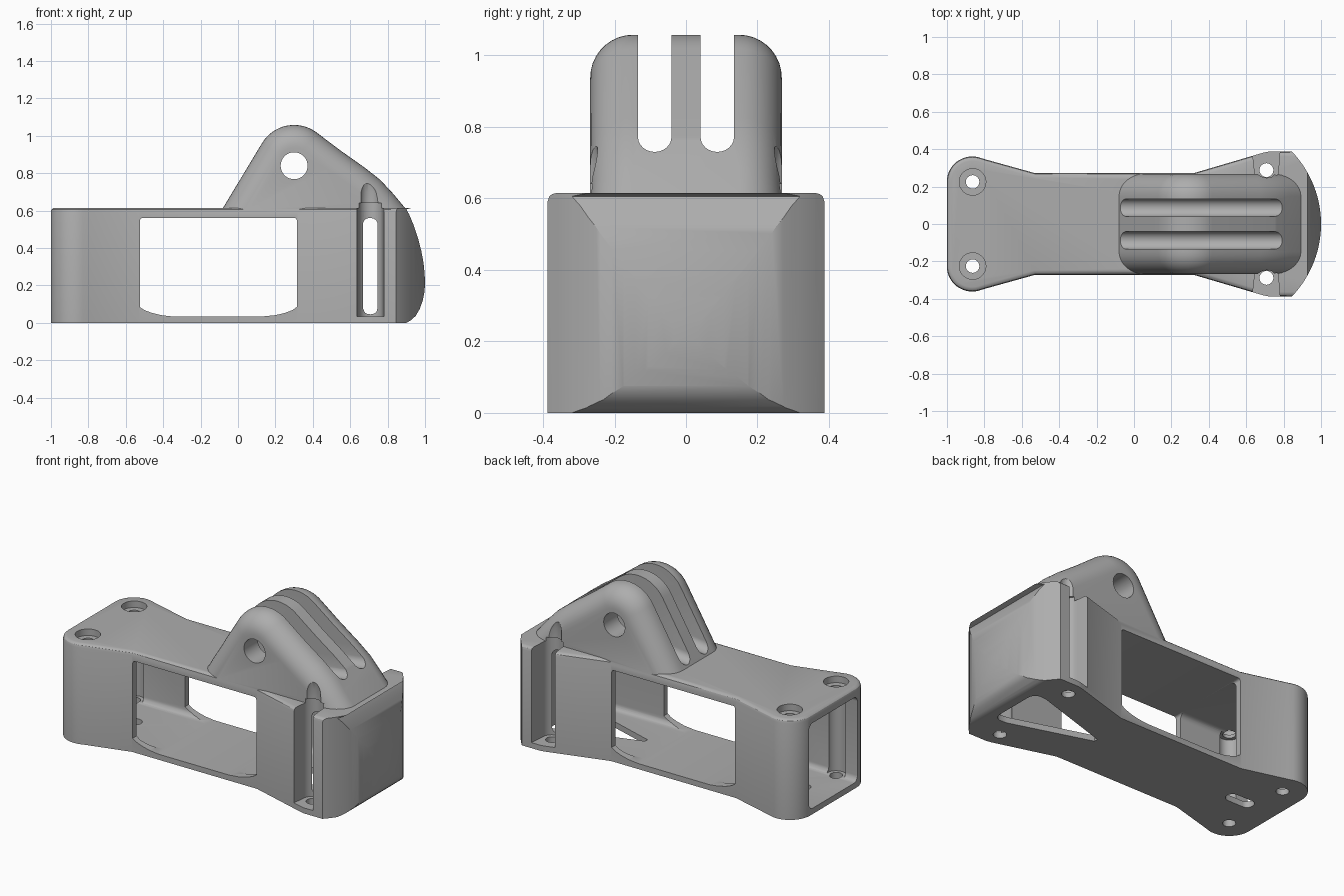
import bpy, bmesh, math
from mathutils import Vector

if "Cube" in bpy.data.objects:
    bpy.data.objects.remove(bpy.data.objects["Cube"])

grey = bpy.data.materials.new("plain grey")
grey.diffuse_color = (0.42, 0.42, 0.42, 1)
grey.use_nodes = True
grey.node_tree.nodes["Principled BSDF"].inputs["Base Color"].default_value = grey.diffuse_color


def inset(pts, d):
    """Move a counter-clockwise outline inwards by d."""
    out = []
    for i, p in enumerate(pts):
        a = (p - pts[i - 1]).normalized()
        b = (pts[(i + 1) % len(pts)] - p).normalized()
        na, nb = Vector((-a.y, a.x)), Vector((-b.y, b.x))
        out.append(p + (na + nb) * (d / max(1 + na.dot(nb), 0.3)))
    return out


def loft(name, pts, layers, axis):
    """Stack copies of an outline along an axis; layers are (height, inset)."""
    pts = [Vector(p) for p in pts]
    area = sum(pts[i - 1].cross(p) for i, p in enumerate(pts))
    if area < 0:
        pts.reverse()
    place = {'x': lambda p, h: (h, p.x, p.y),
             'y': lambda p, h: (p.x, h, p.y),
             'z': lambda p, h: (p.x, p.y, h)}[axis]
    bm = bmesh.new()
    rings = [[bm.verts.new(place(p, h)) for p in inset(pts, d)] for h, d in layers]
    for r, s in zip(rings, rings[1:]):
        for i in range(len(r)):
            bm.faces.new((r[i - 1], r[i], s[i], s[i - 1]))
    bm.faces.new(rings[0])
    bm.faces.new(rings[-1])
    bmesh.ops.recalc_face_normals(bm, faces=bm.faces)
    me = bpy.data.meshes.new(name)
    bm.to_mesh(me)
    bm.free()
    me.materials.append(grey)
    ob = bpy.data.objects.new(name, me)
    bpy.context.collection.objects.link(ob)
    return ob


def prism(name, pts, lo, hi, axis):
    return loft(name, pts, [(lo, 0), (hi, 0)], axis)


def arc(cx, cy, r, a0, a1, n):
    return [(cx + r * math.cos(math.radians(a0 + (a1 - a0) * i / n)),
             cy + r * math.sin(math.radians(a0 + (a1 - a0) * i / n))) for i in range(n + 1)]


def circle(cx, cy, r, n=32):
    return arc(cx, cy, r, 0, 360, n)[:-1]


def round_rect(x0, y0, x1, y1, r):
    return (arc(x1 - r, y1 - r, r, 0, 90, 6) + arc(x0 + r, y1 - r, r, 90, 180, 6)
            + arc(x0 + r, y0 + r, r, 180, 270, 6) + arc(x1 - r, y0 + r, r, 270, 360, 6))


def boolean(target, tool, op):
    mod = target.modifiers.new(op, 'BOOLEAN')
    mod.operation, mod.object, mod.solver = op, tool, 'EXACT'
    bpy.context.view_layer.objects.active = target
    bpy.ops.object.modifier_apply(modifier=mod.name)
    bpy.data.objects.remove(tool)


# Waisted body block with a softened top edge
half = [(1.1, .387), (.85, .387), (.72, .387), (.69, .381), (.32, .272), (-.53, .272), (-.80, .347)]
half += arc(-.865, .225, .136, 75, 180, 14)
plan = half + [(x, -y) for x, y in reversed(half)]
housing = loft("camera_housing", plan,
               [(0, 0), (.592, 0), (.605, .004), (.612, .012), (.615, .024)], 'z')

# Rounded mounting hump
R = .12
side = [(-.266, .3), (-.08, .615)] + arc(.3, .858, .2, 149, 54, 16)
side += [(.55, .92), (.68, .828), (.76, .765), (.83, .69), (.9, .606), (1.06, .3)]
steps = [(.268 - R * (1 - math.cos(math.radians(a))), R * (1 - math.sin(math.radians(a))))
         for a in range(0, 91, 10)]
layers = [(-y, d) for y, d in steps] + [(y, d) for y, d in reversed(steps)]
hump = loft("hump", side, layers, 'y')
boolean(housing, hump, 'UNION')

# Nose: rounded in plan, then rounded in side view
nose_plan = [(-1.2, -.6), (.6, -.6)] + arc(.44, 0, .56, -58, 58, 32) + [(.6, .6), (-1.2, .6)]
boolean(housing, prism("nose_plan", nose_plan, -.2, 1.3, 'z'), 'INTERSECT')
nose_side = [(-1.3, -.1), (.86, -.1), (.86, 0), (.9, 0), (.925, .014), (.95, .037), (.972, .075),
             (.988, .12), (.997, .165), (1, .21), (.998, .26), (.992, .32), (.98, .385),
             (.963, .45), (.94, .52), (.915, .58), (.9, .606), (1.2, .70), (1.2, 1.4), (-1.3, 1.4)]
boolean(housing, prism("nose_side", nose_side, -.7, .7, 'y'), 'INTERSECT')

# Main cavity (open at the left end) and side window
cuts = [prism("cavity", round_rect(-.235, .036, .235, .56, .035), -1.1, .85, 'x')]
window = [(-.525, .085), (-.50, .068), (-.46, .053), (-.41, .041), (-.35, .034), (.13, .034),
          (.20, .041), (.25, .053), (.29, .068), (.315, .085)]
window += arc(.300, .546, .015, 0, 90, 4) + arc(-.510, .546, .015, 90, 180, 4)
cuts.append(prism("window", window, -.6, .6, 'y'))

# Pin hole, narrow side slot, openings in the floor
cuts.append(prism("pin_hole", circle(.3, .84, .072, 40), -.5, .5, 'y'))
cuts.append(prism("side_slot", round_rect(.668, .05, .746, .56, .034), -.5, .5, 'y'))
wedge = [(.27, -.012), (.76, -.165)] + arc(.80, -.12, .05, -80, 0, 5) \
    + arc(.80, .12, .05, 0, 80, 5) + [(.76, .165), (.27, .012)]
cuts.append(prism("floor_wedge", wedge, -.1, .2, 'z'))
cuts.append(prism("floor_slot", round_rect(-.84, -.04, -.66, .04, .038), -.1, .2, 'z'))

for s in (-1, 1):
    # Groove between the mounting fins, sloping with the hump
    groove = arc(s * .0875, .682, .047, 180, 360, 12) + [(s * .0875 + .047, 1.5), (s * .0875 - .047, 1.5)]
    fin_gap = prism("fin_gap", groove, -.13, 1.1, 'x')
    for v in fin_gap.data.vertices:
        v.co.z += .12 * v.co.x
    cuts.append(fin_gap)
    # Left screw hole, counterbore and channel in the wall
    cuts.append(prism("screw_hole", circle(-.863, s * .225, .036), -.1, .7, 'z'))
    cuts.append(prism("counterbore", circle(-.863, s * .225, .071), .575, .7, 'z'))
    cuts.append(prism("screw_channel", circle(-.863, s * .225, .058), .04, .555, 'z'))
    # Right screw hole, open notch and tapered tool relief
    cuts.append(prism("nose_screw_hole", circle(.708, s * .288, .037), -.1, .2, 'z'))
    notch = [(x, s * y) for x, y in arc(.708, .288, .064, 180, 360, 14) + [(.785, .45), (.626, .45)]]
    cuts.append(prism("notch", notch, .034, .64, 'z'))
    cuts.append(loft("relief", circle(.704, s * .292, .052),
                     [(.5, 0), (.70, 0), (.745, .008), (.772, .02), (.787, .034), (.792, .045)], 'z'))

for cut in cuts:
    boolean(housing, cut, 'DIFFERENCE')

# Smooth shading with crisp edges
bpy.ops.object.select_all(action='DESELECT')
housing.select_set(True)
bpy.context.view_layer.objects.active = housing
bpy.ops.object.shade_smooth_by_angle(angle=math.radians(30))
